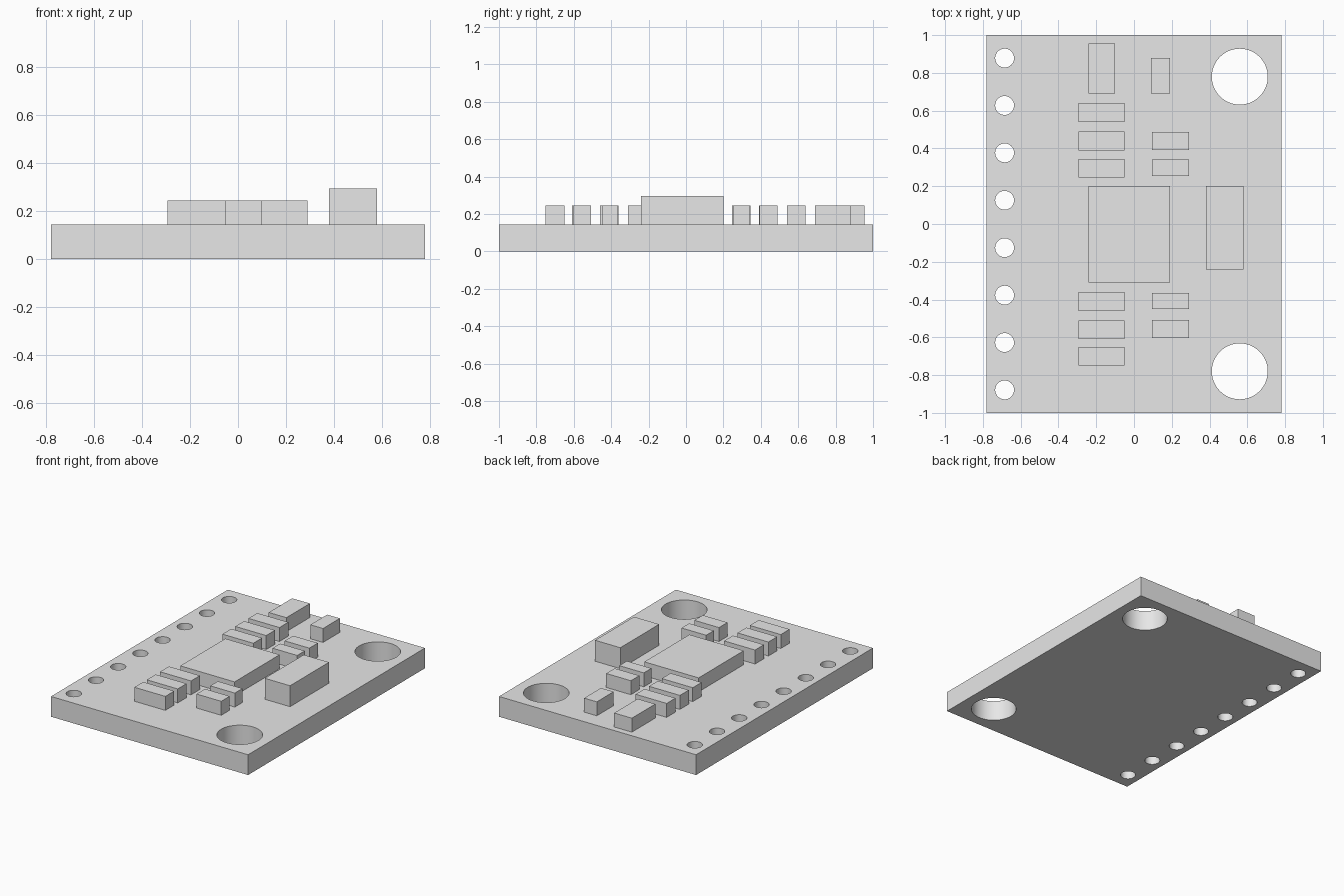
import bpy
import bmesh
from math import cos, sin, tau, radians

if "Cube" in bpy.data.objects:
    bpy.data.objects.remove(bpy.data.objects["Cube"], do_unlink=True)

grey = bpy.data.materials.new("light grey")
grey.use_nodes = True
grey.diffuse_color = (0.8, 0.8, 0.8, 1)
grey.node_tree.nodes["Principled BSDF"].inputs["Base Color"].default_value = grey.diffuse_color

BOARD_TOP = 0.145
PART_TOP = 0.245


def add_object(name, bm):
    bmesh.ops.recalc_face_normals(bm, faces=bm.faces[:])
    mesh = bpy.data.meshes.new(name)
    bm.to_mesh(mesh)
    bm.free()
    mesh.materials.append(grey)
    obj = bpy.data.objects.new(name, mesh)
    bpy.context.collection.objects.link(obj)
    return obj


def box(name, x0, x1, y0, y1, top=PART_TOP):
    """Block standing on the board."""
    bm = bmesh.new()
    bmesh.ops.create_cube(bm, size=1)
    size = (x1 - x0, y1 - y0, top - BOARD_TOP)
    centre = ((x0 + x1) / 2, (y0 + y1) / 2, (top + BOARD_TOP) / 2)
    bmesh.ops.scale(bm, vec=size, verts=bm.verts)
    bmesh.ops.translate(bm, vec=centre, verts=bm.verts)
    return add_object(name, bm)


def loop(bm, points):
    verts = [bm.verts.new((x, y, 0)) for x, y in points]
    return [bm.edges.new((v, verts[i - 1])) for i, v in enumerate(verts)]


def circle(x, y, r, sides):
    return [(x + r * cos(tau * i / sides), y + r * sin(tau * i / sides)) for i in range(sides)]


# Board: outline with pin holes and mounting holes, filled and extruded
bm = bmesh.new()
edges = loop(bm, [(-0.78, -1), (0.78, -1), (0.78, 1), (-0.78, 1)])
for i in range(8):
    edges += loop(bm, circle(-0.685, (i - 3.5) * 0.251, 0.05, 32))
for y in (-0.78, 0.78):
    edges += loop(bm, circle(0.56, y, 0.148, 64))
bmesh.ops.triangle_fill(bm, edges=edges, use_beauty=True, use_dissolve=False)
walls = bmesh.ops.extrude_face_region(bm, geom=bm.faces[:], use_keep_orig=True)
raised = [g for g in walls["geom"] if isinstance(g, bmesh.types.BMVert)]
bmesh.ops.translate(bm, vec=(0, 0, BOARD_TOP), verts=raised)
board = add_object("circuit_board", bm)
bpy.ops.object.select_all(action="DESELECT")
board.select_set(True)
bpy.context.view_layer.objects.active = board
bpy.ops.object.shade_smooth_by_angle(angle=radians(30))

# Main chip, tall connector and the two upright parts
box("main_chip", -0.24, 0.19, -0.31, 0.2)
box("tall_connector", 0.38, 0.58, -0.24, 0.2, 0.295)
box("large_upright_part", -0.24, -0.1, 0.69, 0.955)
box("small_upright_part", 0.09, 0.19, 0.69, 0.88)

# Rows of small components either side of the chip
for i, y in enumerate((0.59, 0.44, 0.295, -0.41, -0.56, -0.7)):
    box(f"long_component_{i + 1}", -0.295, -0.05, y - 0.05, y + 0.05)
for i, (y, half) in enumerate(((0.44, 0.048), (0.298, 0.043), (-0.407, 0.043), (-0.556, 0.048))):
    box(f"short_component_{i + 1}", 0.095, 0.29, y - half, y + half)
